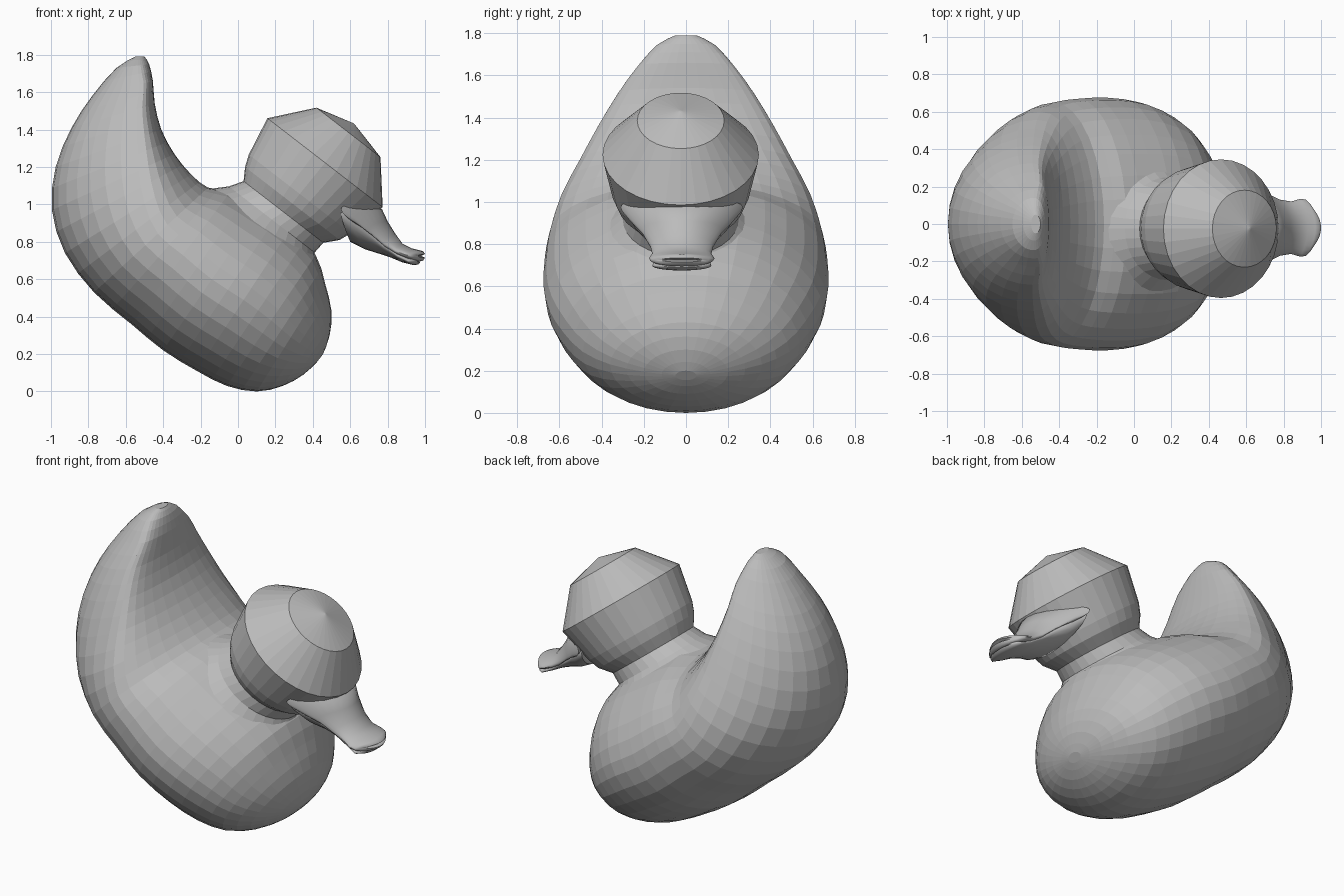
import bpy, bmesh
from math import sin, cos, pi

cube = bpy.data.objects.get("Cube")
if cube:
    bpy.data.objects.remove(cube, do_unlink=True)

grey = bpy.data.materials.new("plain grey")
grey.use_nodes = True
GREY = (0.5, 0.5, 0.5, 1)
grey.diffuse_color = GREY
grey.node_tree.nodes["Principled BSDF"].inputs["Base Color"].default_value = GREY


def loft(name, rings, smooth=False):
    """Skin a list of rings and close both ends with a fan to the ring centre."""
    bm = bmesh.new()
    rows = [[bm.verts.new(p) for p in ring] for ring in rings]
    n = len(rows[0])
    for a, b in zip(rows, rows[1:]):
        for i in range(n):
            j = (i + 1) % n
            bm.faces.new((a[i], a[j], b[j], b[i]))
    for row in (rows[0], rows[-1]):
        mid = [sum(v.co[k] for v in row) / n for k in range(3)]
        tip = bm.verts.new(mid)
        for i in range(n):
            bm.faces.new((row[i], row[(i + 1) % n], tip))
    bmesh.ops.recalc_face_normals(bm, faces=bm.faces)
    mesh = bpy.data.meshes.new(name)
    bm.to_mesh(mesh)
    bm.free()
    mesh.materials.append(grey)
    obj = bpy.data.objects.new(name, mesh)
    bpy.context.collection.objects.link(obj)
    if smooth:
        bpy.ops.object.select_all(action='DESELECT')
        obj.select_set(True)
        bpy.context.view_layer.objects.active = obj
        bpy.ops.object.shade_smooth_by_angle(angle=0.9)
    return obj


def spline(rows, steps):
    """Smoothly interpolate between stations (Catmull-Rom)."""
    out = []
    for i in range(len(rows) - 1):
        p0, p1, p2 = rows[max(i - 1, 0)], rows[i], rows[i + 1]
        p3 = rows[min(i + 2, len(rows) - 1)]
        for k in range(steps):
            t = k / steps
            out.append([b + t / 2 * (c - a + t * (2 * a - 5 * b + 4 * c - d
                                                  + t * (3 * (b - c) + d - a)))
                        for a, b, c, d in zip(p0, p1, p2, p3)])
    return out + [list(rows[-1])]


# Body: tilted sections from breast to tail
# (back x, back z, belly x, belly z, half width, position of the widest line)
body = [
    (0.455, 0.20, 0.42, 0.155, 0.05, 0.5),
    (0.49, 0.30, 0.35, 0.09, 0.20, 0.5), (0.50, 0.43, 0.24, 0.03, 0.36, 0.5),
    (0.465, 0.58, 0.10, 0.00, 0.49, 0.5), (0.415, 0.73, -0.06, 0.03, 0.58, 0.5),
    (0.28, 0.87, -0.22, 0.11, 0.65, 0.5), (0.12, 0.98, -0.40, 0.22, 0.675, 0.5),
    (-0.04, 1.07, -0.57, 0.36, 0.67, 0.52), (-0.16, 1.09, -0.77, 0.53, 0.65, 0.56),
    (-0.25, 1.16, -0.925, 0.74, 0.60, 0.63), (-0.34, 1.27, -0.995, 0.97, 0.51, 0.71),
    (-0.41, 1.40, -0.975, 1.20, 0.42, 0.77), (-0.445, 1.54, -0.89, 1.41, 0.325, 0.78),
    (-0.455, 1.66, -0.78, 1.58, 0.23, 0.78), (-0.475, 1.75, -0.65, 1.73, 0.14, 0.65),
    (-0.50, 1.79, -0.55, 1.79, 0.05, 0.5),
]


def body_ring(xt, zt, xb, zb, w, mid, n=32):
    flat = 1.1 - 1.4 * (mid - 0.5)      # sloping shoulders, flat inside of tail
    ring = []
    for i in range(n):
        a = 2 * pi * i / n
        s = sin(a)
        t = mid + (1 - mid) * s ** flat if s > 0 else mid + mid * s
        ring.append((xb + (xt - xb) * t, w * cos(a), zb + (zt - zb) * t))
    return ring


loft("body", [body_ring(*s) for s in spline(body, 2)])

# Head and neck: lathe profile (radius, height along the leaning axis, offset)
AXIS, SIDE = (0.61, 0.79), (0.79, -0.61)
profile = [(0.36, 0.77, -0.42), (0.29, 0.84, -0.42), (0.27, 0.91, -0.395),
           (0.32, 0.975, -0.385), (0.345, 1.04, -0.385), (0.39, 1.255, -0.38),
           (0.217, 1.46, -0.38), (0.005, 1.515, -0.385)]


def head_ring(r, t, offset, n=32):
    ring = []
    for i in range(n):
        a = 2 * pi * i / n
        u = offset + r * cos(a)
        ring.append((AXIS[0] * t + SIDE[0] * u, -0.025 + 0.95 * r * sin(a),
                     AXIS[1] * t + SIDE[1] * u))
    return ring


loft("head", [head_ring(*p) for p in profile])


# Bill: two lens-shaped lofts whose rear corners sweep back around the head
# (x, top, bottom, half width, sweep back, corner lift)
def bill_ring(x, top, low, w, sweep, lift, n=28):
    ring = []
    for i in range(n):
        a = 2 * pi * i / n
        c, s = cos(a), sin(a)
        ring.append((x - sweep * c * c, -0.02 + w * c,
                     (top + low) / 2 + (top - low) / 2 * s + lift * c * c))
    return ring


upper_bill = [
    (0.72, 0.99, 0.84, 0.29, 0.17, 0.06), (0.77, 0.975, 0.82, 0.25, 0.15, 0.03),
    (0.80, 0.91, 0.78, 0.19, 0.10, 0.02), (0.84, 0.845, 0.74, 0.15, 0.06, 0.0),
    (0.88, 0.79, 0.715, 0.14, 0.04, 0.0), (0.93, 0.765, 0.70, 0.155, 0.04, 0.0),
    (0.97, 0.755, 0.695, 0.15, 0.05, 0.0), (0.99, 0.75, 0.70, 0.13, 0.05, 0.0),
    (1.0, 0.735, 0.715, 0.10, 0.04, 0.0),
]
lower_bill = [
    (0.60, 0.95, 0.80, 0.26, 0.05, 0.08), (0.68, 0.93, 0.76, 0.24, 0.08, 0.075),
    (0.76, 0.87, 0.735, 0.19, 0.09, 0.07), (0.82, 0.81, 0.715, 0.14, 0.05, 0.025),
    (0.88, 0.745, 0.69, 0.13, 0.03, 0.01), (0.94, 0.72, 0.675, 0.14, 0.03, 0.0),
    (0.965, 0.715, 0.68, 0.125, 0.03, 0.0), (0.975, 0.705, 0.69, 0.09, 0.02, 0.0),
]
loft("upper_bill", [bill_ring(*s) for s in upper_bill], smooth=True)
loft("lower_bill", [bill_ring(*s) for s in lower_bill], smooth=True)
